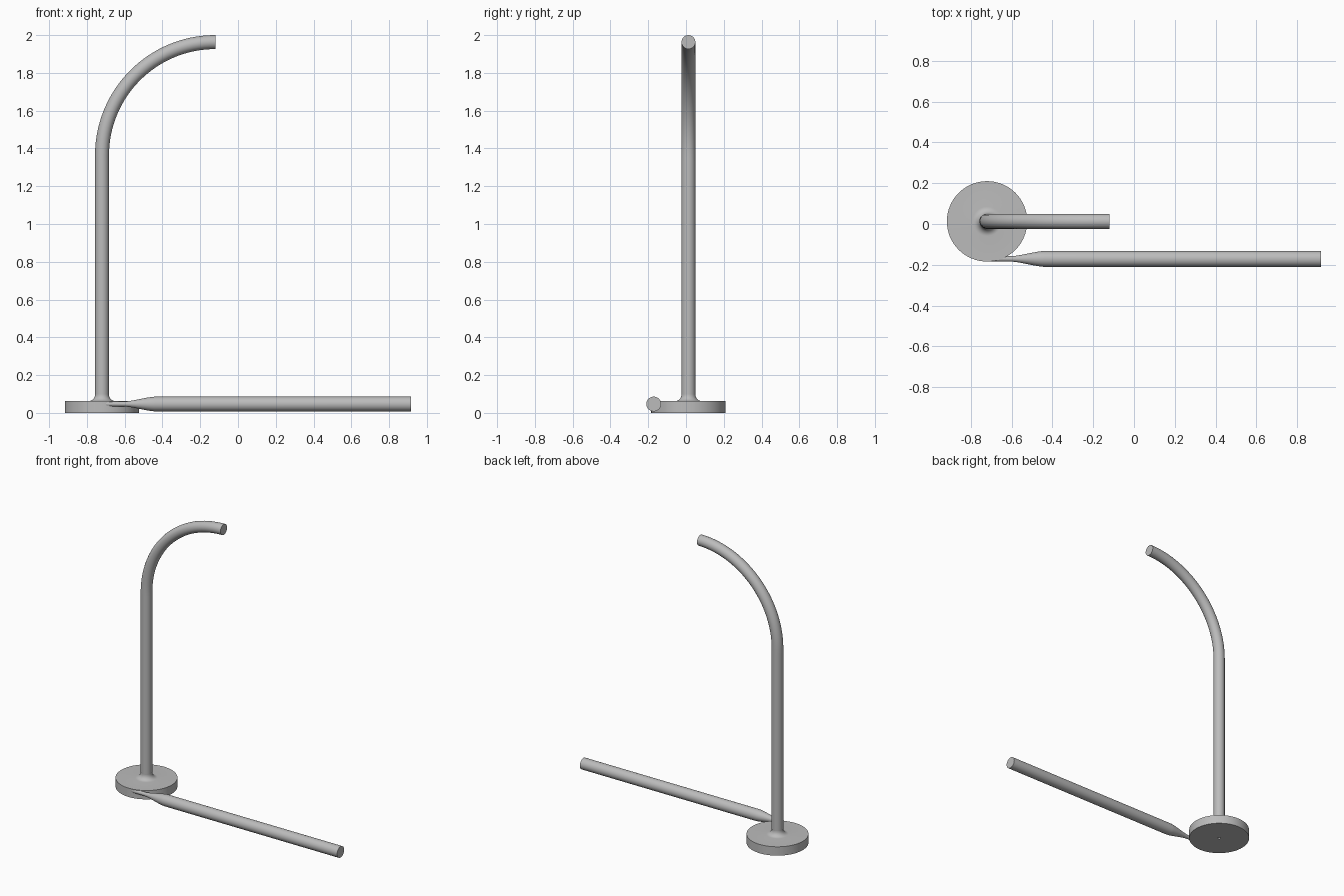
import bpy
import math
from mathutils import Matrix, Vector

cube = bpy.data.objects.get("Cube")
if cube:
    bpy.data.objects.remove(cube, do_unlink=True)

# One plain grey for everything
GREY = (0.5, 0.5, 0.5, 1)
grey = bpy.data.materials.new("plain_grey")
grey.use_nodes = True
grey.diffuse_color = GREY
grey.node_tree.nodes["Principled BSDF"].inputs["Base Color"].default_value = GREY

POLE_X, POLE_Y = -0.72, 0.013
POLE_R, BASE_R, BASE_H = 0.037, 0.197, 0.062
BEND_R = 0.6
BEND_Z = 2 - POLE_R - BEND_R
ROD_R, NECK_R = 0.039, 0.013


def finish(obj):
    bpy.ops.object.select_all(action="DESELECT")
    obj.select_set(True)
    bpy.context.view_layer.objects.active = obj
    if obj.type == "CURVE":
        bpy.ops.object.convert(target="MESH")
        obj = bpy.context.object
    obj.data.materials.clear()
    obj.data.materials.append(grey)
    bpy.ops.object.shade_smooth_by_angle(angle=math.radians(35))
    return obj


def lathe(name, profile, matrix, sides=64):
    """Revolve (radius, height) points around local z; zero radius makes a pole."""
    verts, faces, rings = [], [], []
    for r, h in profile:
        start, count = len(verts), sides if r > 0 else 1
        for i in range(count):
            a = math.tau * i / sides
            verts.append(matrix @ Vector((r * math.cos(a), r * math.sin(a), h)))
        rings.append([start + i % count for i in range(sides)])
    for low, high in zip(rings, rings[1:]):
        for i in range(sides):
            j = (i + 1) % sides
            face = (low[i], low[j], high[j], high[i])
            faces.append(tuple(dict.fromkeys(face)))
    mesh = bpy.data.meshes.new(name)
    mesh.from_pydata(verts, [], faces)
    obj = bpy.data.objects.new(name, mesh)
    bpy.context.collection.objects.link(obj)
    return finish(obj)


# Round base with a pin hole underneath and a fillet up to the pole
fillet = 0.035
profile = [(0, 0.02), (0.009, 0.02), (0.009, 0), (BASE_R, 0), (BASE_R, BASE_H)]
for i in range(9):
    a = math.pi / 2 * i / 8
    profile.append((POLE_R + fillet * (1 - math.sin(a)),
                    BASE_H + fillet * (1 - math.cos(a))))
profile.append((0, BASE_H + fillet))
lathe("base", profile, Matrix.Translation((POLE_X, POLE_Y, 0)))

# Pole: straight stem and a quarter-circle bend
curve = bpy.data.curves.new("curved_pole", "CURVE")
curve.dimensions = "3D"
curve.bevel_depth = POLE_R
curve.bevel_resolution = 8
curve.resolution_u = 32
curve.use_fill_caps = True
spline = curve.splines.new("BEZIER")
spline.bezier_points.add(2)
k = BEND_R * 0.5523
path = [((0, 0.04), (0, 0.02), (0, 0.3)),
        ((0, BEND_Z), (0, BEND_Z - 0.3), (0, BEND_Z + k)),
        ((BEND_R, BEND_Z + BEND_R), (BEND_R - k, BEND_Z + BEND_R),
         (BEND_R + k, BEND_Z + BEND_R))]
for point, coords in zip(spline.bezier_points, path):
    point.handle_left_type = point.handle_right_type = "FREE"
    point.co, point.handle_left, point.handle_right = [
        (POLE_X + x, POLE_Y, z) for x, z in coords]
pole = bpy.data.objects.new("curved_pole", curve)
bpy.context.collection.objects.link(pole)
finish(pole)

# Lying rod with a softly tapered neck that runs into the base rim
profile = [(0, -0.7), (NECK_R, -0.7)]
for i in range(13):
    t = i / 12
    ease = 0.5 * t + 0.5 * t * t * (3 - 2 * t)
    profile.append((NECK_R + (ROD_R - NECK_R) * ease, -0.6 + 0.16 * t))
profile += [(ROD_R, 0.917), (0, 0.917)]
lay_down = Matrix.Translation((0, -0.171, 0.047)) @ Matrix.Rotation(math.pi / 2, 4, "Y")
lathe("tapered_rod", profile, lay_down, 48)
